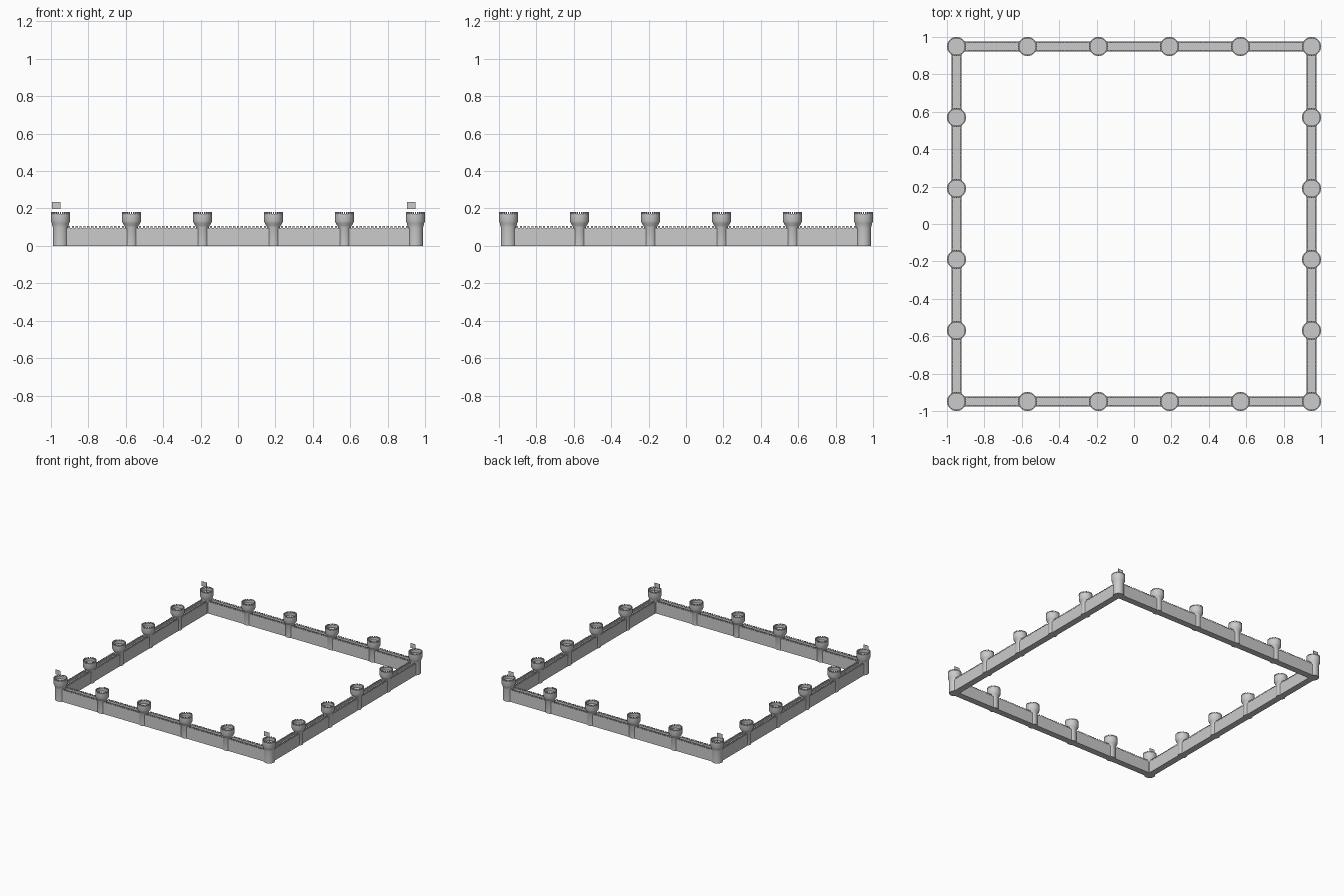
import bpy, bmesh, math
from mathutils import Matrix

if "Cube" in bpy.data.objects:
    bpy.data.objects.remove(bpy.data.objects["Cube"])

C = 0.949            # centre line of the walls
STEP = 2 * C / 5     # tower spacing
HALF = 0.026         # half wall thickness


def box(bm, lo, hi, rot=None):
    size = [h - l for l, h in zip(lo, hi)]
    mid = [(h + l) / 2 for l, h in zip(lo, hi)]
    m = Matrix.Translation(mid) @ Matrix.Diagonal((*size, 1))
    bmesh.ops.create_cube(bm, size=1, matrix=(rot or Matrix()) @ m)


def finish(bm, name, smooth=False):
    bmesh.ops.recalc_face_normals(bm, faces=bm.faces)
    me = bpy.data.meshes.new(name)
    bm.to_mesh(me)
    bm.free()
    if smooth:
        ob = place(me, name)
        bpy.context.view_layer.objects.active = ob
        ob.select_set(True)
        bpy.ops.object.shade_smooth_by_angle(angle=math.radians(35))
        bpy.data.objects.remove(ob)
    return me


def place(me, name, loc=(0, 0, 0), angle=0):
    ob = bpy.data.objects.new(name, me)
    ob.location = loc
    ob.rotation_euler.z = angle
    bpy.context.collection.objects.link(ob)
    return ob


def tower_mesh(name, shaft):
    # Lathed shaft, flared head and sunken platform
    profile = [(0, 0), (shaft, 0), (shaft, 0.1), (0.0385 + (shaft - 0.035) * 0.7, 0.108),
               (0.047, 0.122), (0.051, 0.132), (0.051, 0.17), (0.044, 0.17),
               (0.044, 0.15), (0, 0.15)]
    bm = bmesh.new()
    vs = [bm.verts.new((r, 0, z)) for r, z in profile]
    es = [bm.edges.new(p) for p in zip(vs, vs[1:])]
    bmesh.ops.spin(bm, geom=vs + es, axis=(0, 0, 1), cent=(0, 0, 0),
                   angle=2 * math.pi, steps=32)
    bmesh.ops.remove_doubles(bm, verts=bm.verts, dist=1e-5)
    # Ring of merlons
    for i in range(24):
        box(bm, (0.044, -0.0037, 0.169), (0.0507, 0.0037, 0.18),
            Matrix.Rotation(math.tau * i / 24, 4, 'Z'))
    return finish(bm, name, True)


# One wall side: body, two parapets and merlons
bm = bmesh.new()
box(bm, (-C - HALF, -HALF, 0), (C + HALF, HALF, 0.082))
for s in (-1, 1):
    y0, y1 = sorted((s * HALF, s * (HALF - 0.008)))
    box(bm, (-C, y0, 0.08), (C, y1, 0.096))
    for seg in range(5):
        mid = -C + STEP * (seg + 0.5)
        for k in range(-7, 8):
            x = mid + k * 0.0205
            box(bm, (x - 0.0058, y0, 0.095), (x + 0.0058, y1, 0.106))
wall = finish(bm, "wall")

# Flag on a pole, flying towards -x
bm = bmesh.new()
bmesh.ops.create_cone(bm, cap_ends=True, segments=8, radius1=0.0012, radius2=0.0012,
                      depth=0.088, matrix=Matrix.Translation((0, 0, 0.192)))
box(bm, (-0.046, -0.0005, 0.196), (0, 0.0005, 0.235))
flag = finish(bm, "flag")

tower = tower_mesh("tower", 0.035)
corner = tower_mesh("corner_tower", 0.041)

# Repeat the side four times around the square
for i, side in enumerate(("front", "right", "back", "left")):
    a = i * math.pi / 2
    R = Matrix.Rotation(a, 4, 'Z')
    place(wall, side + "_wall", R @ Matrix.Translation((0, -C, 0)).translation, a)
    for k in range(6):
        p = R @ Matrix.Translation((-C + STEP * k, -C, 0)).translation
        if k == 0:
            place(corner, side + "_corner_tower", p)
            place(flag, side + "_corner_flag", p)
        elif k < 5:
            place(tower, f"{side}_tower_{k}", p)
